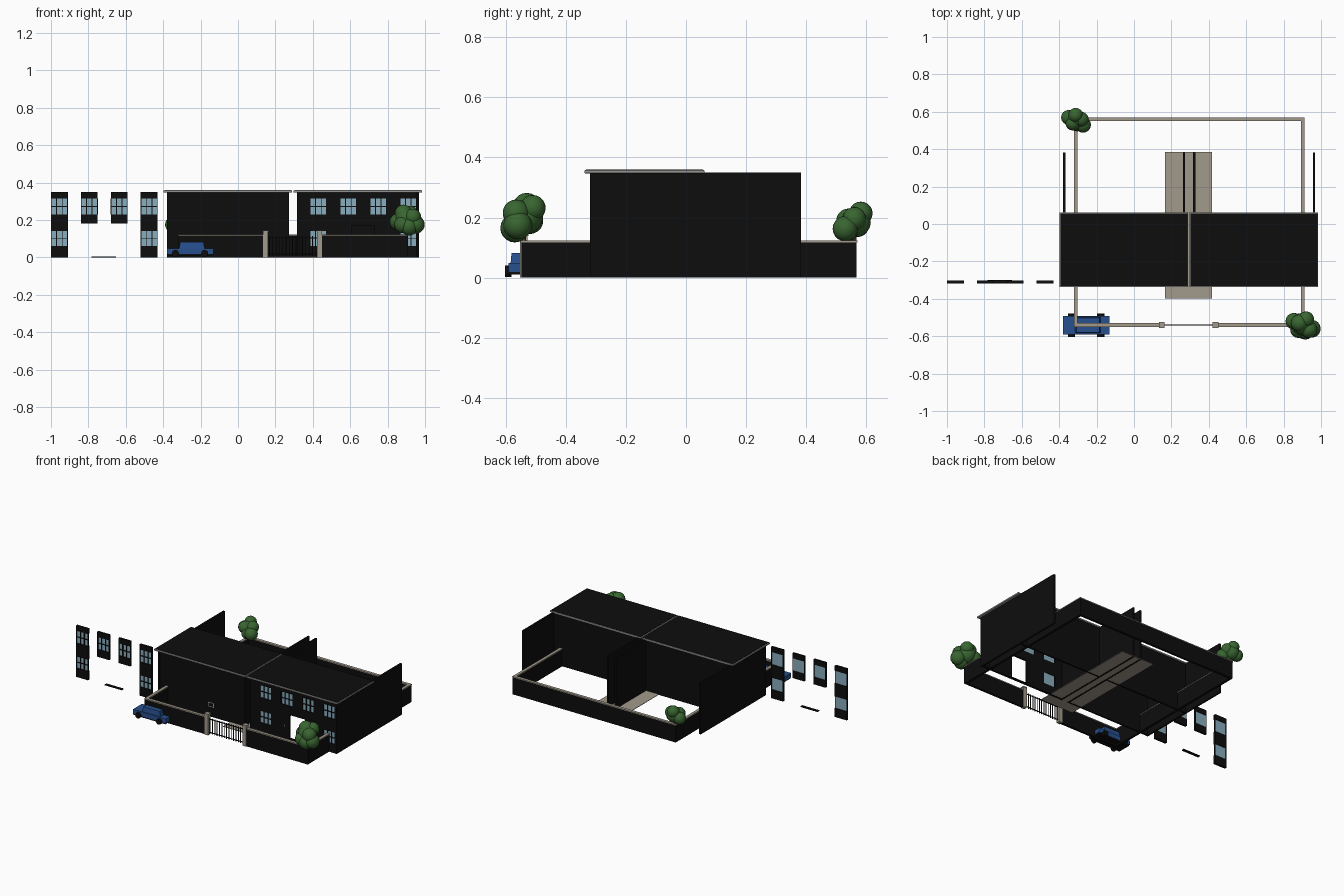
import bpy, math

if "Cube" in bpy.data.objects:
    bpy.data.objects.remove(bpy.data.objects["Cube"])

def material(name, rgb):
    m = bpy.data.materials.new(name)
    m.diffuse_color = (*rgb, 1)
    m.use_nodes = True
    m.node_tree.nodes["Principled BSDF"].inputs["Base Color"].default_value = m.diffuse_color
    return m

BLACK = material("black", (0.004, 0.004, 0.004))
STONE = material("stone", (0.36, 0.32, 0.26))
GLASS = material("glass", (0.25, 0.42, 0.52))
BLUE = material("blue", (0.02, 0.08, 0.27))
GREEN = material("green", (0.04, 0.13, 0.03))
BROWN = material("brown", (0.16, 0.10, 0.05))
GREY = material("grey", (0.3, 0.3, 0.29))

def box(name, x, y, z, mat):
    """Box from (min, max) ranges on each axis."""
    bpy.ops.mesh.primitive_cube_add(size=1, location=[sum(r) / 2 for r in (x, y, z)])
    o = bpy.context.object
    o.name = name
    o.scale = [r[1] - r[0] for r in (x, y, z)]
    bpy.ops.object.transform_apply(location=False, rotation=False, scale=True)
    o.data.materials.append(mat)
    return o

def window(x, z0, z1):
    """Glass sheet with glazing bars on the front."""
    box("window_glass", (x - .042, x + .042), (-.311, -.307), (z0, z1), GLASS)
    for dx in (-.0435, -.015, .015, .0435):
        box("window_bar", (x + dx - .002, x + dx + .002), (-.317, -.304 if abs(dx) > .02 else -.311), (z0, z1), BLACK)
    zm = (z0 + z1) / 2
    box("window_crossbar", (x - .043, x + .043), (-.317, -.311), (zm - .002, zm + .002), BLACK)

def window_panel(x, full):
    """Facade strip, two storeys tall or upper storey only."""
    solids = [(.315, .35)] + ([(0, .06), (.14, .23)] if full else [(.18, .23)])
    for z in solids:
        box("window_panel", (x - .045, x + .045), (-.318, -.303), z, BLACK)
    window(x, .23, .315)
    if full:
        window(x, .06, .14)

def window_row(x0):
    """Four panels and the doorstep below the middle pair."""
    for i in range(4):
        window_panel(x0 + i * .16, i in (0, 3))
    box("doorstep", (x0 + .172, x0 + .302), (-.318, -.300), (0, .006), BLACK)

# House shells: side walls, back wall and roof
for dx in (0, .695):
    for x in (-.379, .261):
        box("side_wall", (x + dx, x + dx + .012), (-.32, .383), (0, .35), BLACK)
    box("back_wall", (-.37 + dx, .265 + dx), (.045, .057), (0, .348), BLACK)
    roof = box("roof_slab", (-.398 + dx, .29 + dx), (-.338, .062), (.347, .358), GREY)
    bev = roof.modifiers.new("soft_edge", "BEVEL")
    bev.width, bev.segments = .003, 2
    box("roof_covering", (-.393 + dx, .286 + dx), (-.332, .057), (.355, .3595), BLACK)

# Left facade is plain, with a small framed hatch
box("left_facade", (-.37, .265), (-.318, -.306), (0, .348), BLACK)
box("hatch_frame", (0, .042), (-.321, -.317), (.068, .098), GREY)
box("hatch", (.005, .037), (-.323, -.317), (.073, .093), BLACK)

# Right facade: piers between the window panels, leaving a doorway
window_row(.43)
for x, z0 in (((.32, .385), 0), ((.475, .545), 0), ((.635, .705), .17), ((.795, .865), 0)):
    box("facade_pier", x, (-.318, -.303), (z0, .35), BLACK)
for x in ((.545, .61), (.73, .795)):
    box("door_pier", x, (-.318, -.303), (0, .182), BLACK)
box("door_lintel", (.60, .74), (-.318, -.303), (.17, .19), BLACK)
box("door_handle", (.572, .578), (-.323, -.317), (.08, .095), GREY)

# Detached row of window panels
window_row(-.955)

# Yard wall with stone coping
L, R, F, B, t = -.312, .902, -.54, .56, .008
runs = [((L - t, L + t), (F - t, B + t)), ((R - t, R + t), (F - t, B + t)),
        ((L, R), (B - t, B + t)), ((L, .15), (F - t, F + t)), ((.435, R), (F - t, F + t))]
for x, y in runs:
    box("yard_wall", x, y, (0, .118), BLACK)
    box("wall_coping", (x[0] - .002, x[1] + .002), (y[0] - .002, y[1] + .002), (.117, .123), STONE)

# Gate posts and barred gate
for x in (.148, .436):
    box("gate_post", (x - .013, x + .013), (F - .013, F + .013), (0, .14), STONE)
    box("post_cap", (x - .015, x + .015), (F - .015, F + .015), (.138, .145), STONE)
for i in range(15):
    x = .168 + i * .0177
    box("gate_bar", (x - .002, x + .002), (F - .002, F + .002), (.008, .115), BLACK)
for z in (.015, .105):
    box("gate_rail", (.158, .426), (F - .0025, F + .0025), (z, z + .005), BLACK)

# Path
box("path", (.165, .417), (-.397, .385), (.001, .004), STONE)

# Car
box("car_body", (-.38, -.132), (-.59, -.492), (.018, .048), BLUE)
box("car_underside", (-.376, -.136), (-.588, -.494), (.010, .019), BLACK)
cabin = box("car_cabin", (-.315, -.178), (-.584, -.498), (.047, .082), BLUE)
for v in cabin.data.vertices:
    if v.co.z > 0:
        v.co.x *= .9
        v.co.y *= .92
for x in (-.335, -.178):
    for y in (-.592, -.490):
        bpy.ops.mesh.primitive_cylinder_add(vertices=16, radius=.019, depth=.022,
                                            location=(x, y, .021), rotation=(math.pi / 2, 0, 0))
        bpy.context.object.name = "car_wheel"
        bpy.context.object.data.materials.append(BLACK)

# Trees: trunk and a cluster of leafy balls (offset and radius)
def tree(x, y, blobs):
    bpy.ops.mesh.primitive_cylinder_add(vertices=10, radius=.008, depth=.15, location=(x, y, .075))
    bpy.context.object.name = "tree_trunk"
    bpy.context.object.data.materials.append(BROWN)
    for dx, dy, z, r in blobs:
        bpy.ops.mesh.primitive_uv_sphere_add(segments=16, ring_count=10, radius=r, location=(x + dx, y + dy, z))
        o = bpy.context.object
        o.name = "tree_foliage"
        o.data.materials.append(GREEN)
        bpy.ops.object.shade_smooth()

tree(.90, F, [(0, .005, .205, .06), (-.045, .02, .19, .045), (.05, -.02, .175, .048),
              (.015, -.03, .165, .048), (-.015, .01, .235, .047), (.02, .03, .232, .043),
              (.035, -.025, .215, .045), (-.02, -.025, .175, .045)])
tree(L, B, [(0, .005, .185, .05), (-.038, .01, .175, .04), (.04, -.03, .163, .042),
            (.01, -.025, .16, .04), (0, .022, .214, .039), (.03, .0, .195, .04),
            (-.015, -.02, .19, .04)])
